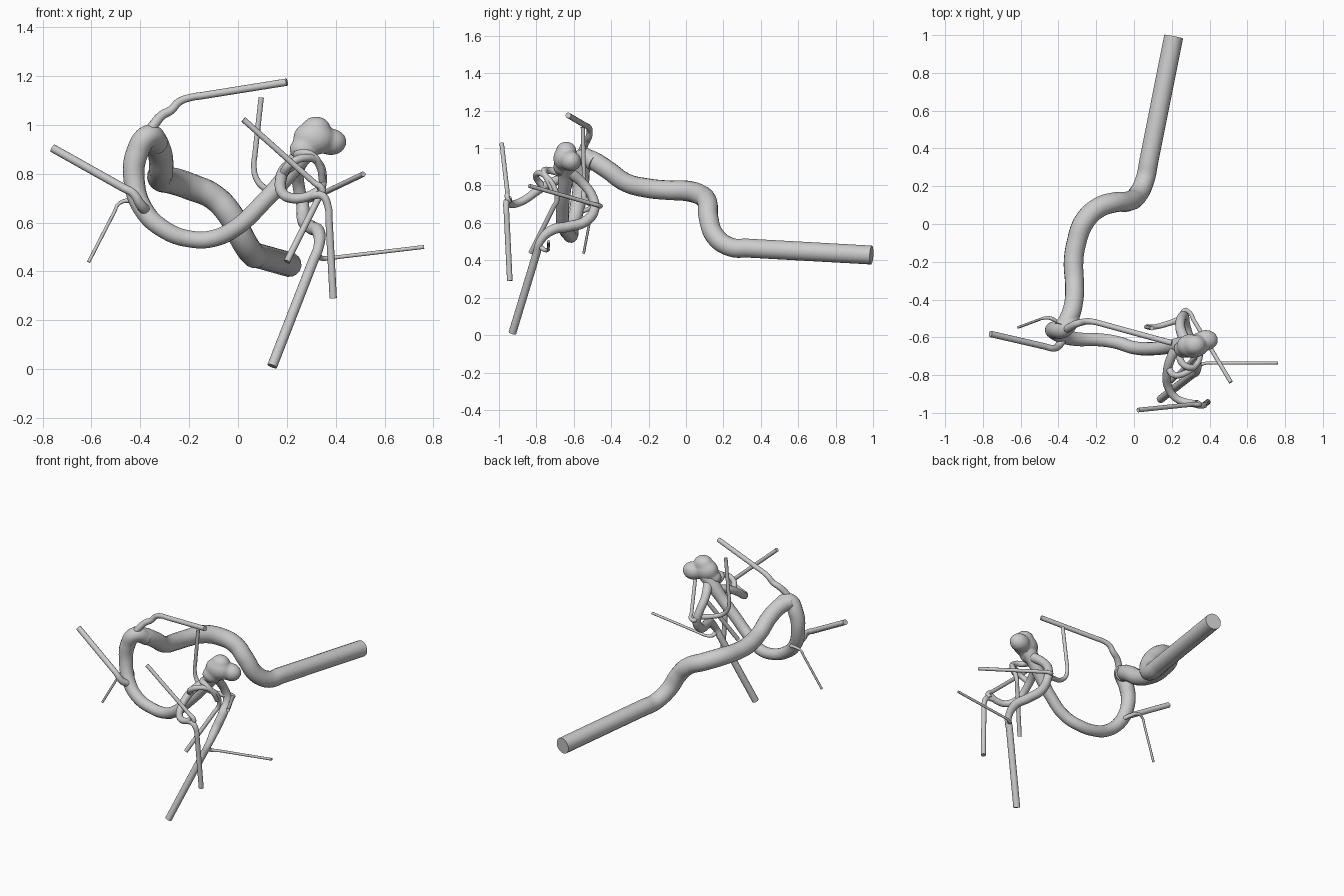
import bpy, bmesh
from mathutils import Vector, Matrix


def tube(name, pts, r0, r1, straight=None, radii=None):
    """Smooth capped tube through pts; 'straight' is the tip of a straight run-out."""
    pts = [Vector(p) for p in pts]
    n = len(pts)
    rad = radii or [r0 + (r1 - r0) * i / (n - 1) for i in range(n)]
    if straight:
        tip = Vector(straight)
        pts += [pts[-1].lerp(tip, 0.12), tip]
        rad = rad + [r1, r1]
    cu = bpy.data.curves.new(name, 'CURVE')
    cu.dimensions = '3D'
    cu.bevel_depth = 1.0
    cu.bevel_resolution = 6
    cu.resolution_u = 8
    cu.use_fill_caps = True
    sp = cu.splines.new('BEZIER')
    sp.bezier_points.add(len(pts) - 1)
    for bp, p, r in zip(sp.bezier_points, pts, rad):
        bp.co, bp.radius = p, r
        bp.handle_left_type = bp.handle_right_type = 'AUTO'
    if straight:
        sp.bezier_points[-1].handle_left_type = 'VECTOR'
        sp.bezier_points[-2].handle_right_type = 'VECTOR'
        sp.bezier_points[-2].handle_left_type = 'ALIGNED'
        sp.bezier_points[-2].handle_left = pts[-2] - (pts[-1] - pts[-2]).normalized() * (pts[-2] - pts[-3]).length / 3
    ob = bpy.data.objects.new(name, cu)
    bpy.context.collection.objects.link(ob)
    bpy.ops.object.select_all(action='DESELECT')
    ob.select_set(True)
    bpy.context.view_layer.objects.active = ob
    bpy.ops.object.convert(target='MESH')
    bpy.ops.object.shade_smooth_by_angle()
    return bpy.context.object


# Wide inlet with its long winding run to the top of the loop
tube("inlet_vessel", [(-.38, -.55, .955), (-.345, -.5, .935), (-.32, -.42, .885), (-.315, -.32, .815),
     (-.32, -.2, .785), (-.305, -.1, .775), (-.265, .01, .77), (-.19, .085, .745), (-.1, .115, .705),
     (-.03, .12, .63), (.02, .155, .53), (.06, .24, .47)], .05, .051, (.21, .992, .428),
     [.045, .05, .05, .05, .052, .052, .055, .055, .053, .053, .052, .051])

# Front loop rising to the fork
tube("loop_vessel", [(-.325, -.49, .92), (-.365, -.55, .955), (-.415, -.56, .88), (-.425, -.565, .77), (-.385, -.59, .65),
     (-.3, -.61, .57), (-.2, -.612, .533), (-.1, -.625, .535), (0, -.655, .585), (.1, -.66, .68),
     (.19, -.65, .78), (.25, -.64, .86), (.3, -.64, .92)], .045, .04,
     radii=[.045, .046, .046, .043, .04, .037, .035, .035, .035, .035, .036, .042, .05])

# Lumpy bulge at the fork
bm = bmesh.new()
for c, s in [((.31, -.645, .945), (.085, .065, .07)), ((.32, -.64, .985), (.06, .055, .05)),
             ((.38, -.615, .93), (.065, .055, .055)), ((.27, -.66, .9), (.06, .05, .05))]:
    bmesh.ops.create_icosphere(bm, subdivisions=3, radius=1,
                               matrix=Matrix.Translation(c) @ Matrix.Diagonal((*s, 1)))
me = bpy.data.meshes.new("bulge")
bm.to_mesh(me)
bm.free()
bulge = bpy.data.objects.new("bulge", me)
bpy.context.collection.objects.link(bulge)
rm = bulge.modifiers.new("merge", 'REMESH')
rm.mode, rm.voxel_size, rm.use_smooth_shade = 'VOXEL', .009, True
sm = bulge.modifiers.new("soften", 'SMOOTH')
sm.iterations = 6

# Branches off the loop
tube("upper_branch", [(-.37, -.56, .96), (-.345, -.55, 1.0), (-.31, -.53, 1.04), (-.275, -.52, 1.06),
     (-.24, -.515, 1.095), (-.195, -.522, 1.112)], .022, .015, (.2, -.63, 1.175))
tube("left_branch", [(-.375, -.6, .645), (-.4, -.645, .675), (-.43, -.658, .72)], .024, .017, (-.76, -.582, .905))
tube("left_thin_branch", [(-.38, -.58, .655), (-.41, -.52, .675), (-.45, -.497, .69), (-.49, -.502, .675)],
     .014, .007, (-.612, -.547, .438))

# Rear arm of the fork, running down to the base
tube("lower_branch", [(.27, -.62, .87), (.245, -.55, .81), (.25, -.5, .74), (.265, -.49, .67), (.27, -.535, .61),
     (.3, -.63, .58), (.33, -.72, .56), (.33, -.78, .5)], .028, .021, (.14, -.928, .012),
     [.03, .026, .025, .026, .028, .028, .027, .021])
tube("lower_thin_branch", [(.325, -.785, .475), (.34, -.755, .455), (.38, -.737, .455)], .014, .008, (.762, -.735, .5))
tube("right_branch", [(.262, -.495, .7), (.265, -.46, .69), (.29, -.465, .692)], .016, .011, (.513, -.838, .798))
tube("rear_riser", [(.255, -.5, .7), (.17, -.53, .715), (.11, -.545, .74), (.075, -.545, .78), (.065, -.545, .84)],
     .016, .011, (.095, -.552, 1.112))

# Front arm of the fork, splitting into a riser and a drop
tube("front_stem", [(.23, -.64, .84), (.195, -.71, .82), (.175, -.79, .775), (.18, -.86, .725), (.22, -.92, .7),
     (.28, -.945, .705), (.33, -.95, .73)], .026, .018)
tube("front_drop", [(.3, -.948, .712), (.345, -.96, .71), (.37, -.96, .66)], .018, .015, (.39, -.942, .29))
tube("front_riser", [(.335, -.948, .71), (.345, -.955, .735), (.31, -.955, .765)], .016, .012, (.022, -.985, 1.022))
tube("inner_branch", [(.18, -.76, .79), (.215, -.8, .84), (.27, -.79, .865), (.325, -.75, .85), (.35, -.705, .79),
     (.34, -.69, .72)], .018, .013, (.2, -.83, .44))
tube("inner_arch", [(.25, -.65, .86), (.25, -.73, .88), (.3, -.76, .875), (.335, -.74, .83), (.345, -.71, .77)], .02, .014)
